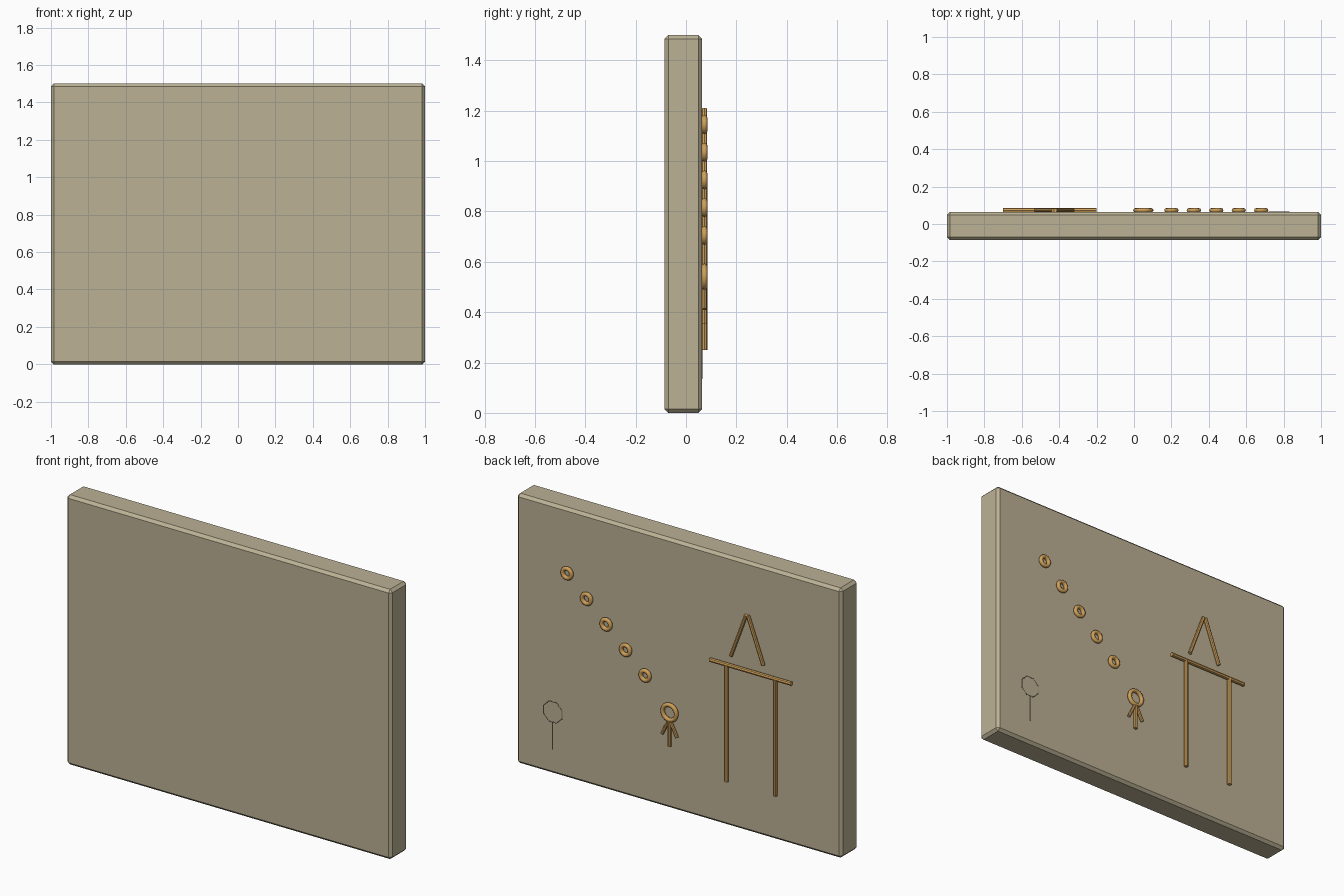
import bpy
from math import pi
from mathutils import Vector

if "Cube" in bpy.data.objects:
    bpy.data.objects.remove(bpy.data.objects["Cube"])


def material(name, color):
    m = bpy.data.materials.new(name)
    m.diffuse_color = (*color, 1)
    m.use_nodes = True
    m.node_tree.nodes["Principled BSDF"].inputs["Base Color"].default_value = m.diffuse_color
    return m


stone = material("stone", (0.50, 0.44, 0.30))
groove = material("dark_stone", (0.22, 0.19, 0.13))
gold = material("gold", (0.62, 0.35, 0.10))

RELIEF_Y = 0.0735   # depth of the raised symbols
ROD = 0.0115        # radius of the raised symbols


def finish(name, mat, smooth=None):
    ob = bpy.context.object
    ob.name = name
    ob.data.materials.append(mat)
    if smooth:
        bpy.ops.object.shade_smooth_by_angle(angle=smooth)
    return ob


def rod(name, a, b, r=ROD, y=RELIEF_Y, mat=gold, sides=8):
    """Rod between two (x, z) points on the back of the slab."""
    p, q = Vector((a[0], y, a[1])), Vector((b[0], y, b[1]))
    d = q - p
    bpy.ops.mesh.primitive_cylinder_add(
        vertices=sides, radius=r, depth=d.length, location=(p + q) / 2,
        rotation=d.to_track_quat('Z', 'Y').to_euler())
    return finish(name, mat)


def ring(name, x, z, major, minor=ROD, y=RELIEF_Y, mat=gold, seg=24, turn=0, smooth=pi / 3):
    """Ring lying flat against the back of the slab."""
    bpy.ops.mesh.primitive_torus_add(
        major_segments=seg, minor_segments=8, major_radius=major, minor_radius=minor,
        location=(x, y, z), rotation=(pi / 2, turn, 0))
    return finish(name, mat, smooth)


# stone slab with chamfered edges
bpy.ops.mesh.primitive_cube_add(size=1, location=(0, -0.0105, 0.75))
slab = finish("slab", stone)
slab.scale = (2, 0.149, 1.5)
bpy.ops.object.transform_apply(location=False, rotation=False, scale=True)
bev = slab.modifiers.new("chamfer", 'BEVEL')
bev.width = 0.015
bev.segments = 1

# gate symbol: two posts, a beam and a peaked roof
for i, s in enumerate((-1, 1)):
    rod(f"gate_post_{i}", (-0.45 + s * 0.15, 0.25), (-0.45 + s * 0.15, 0.90))
    rod(f"roof_rafter_{i}", (-0.427 + s * 0.1, 0.955), (-0.427 + s * 0.006, 1.207), r=0.0105)
rod("gate_beam", (-0.70, 0.90), (-0.20, 0.90))

# diagonal row of small rings
for i in range(5):
    ring(f"small_ring_{i}", 0.68 - 0.12 * i, 1.145 - 0.11 * i, 0.0265)

# figure symbol: ring head, body and two slanted limbs
ring("figure_head", 0.05, 0.54, 0.042)
rod("figure_body", (0.05, 0.495), (0.05, 0.353), r=0.0105)
for i, s in enumerate((-1, 1)):
    rod(f"figure_limb_{i}", (0.05 + s * 0.008, 0.487), (0.05 + s * 0.046, 0.412), r=0.0095)

# faint loop-and-stem symbol, nearly flush with the slab
ring("faint_loop", 0.775, 0.345, 0.061, minor=0.004, y=0.0615, mat=groove,
     seg=8, turn=pi / 8, smooth=None)
rod("faint_stem", (0.775, 0.287), (0.775, 0.135), r=0.004, y=0.0615, mat=groove)
